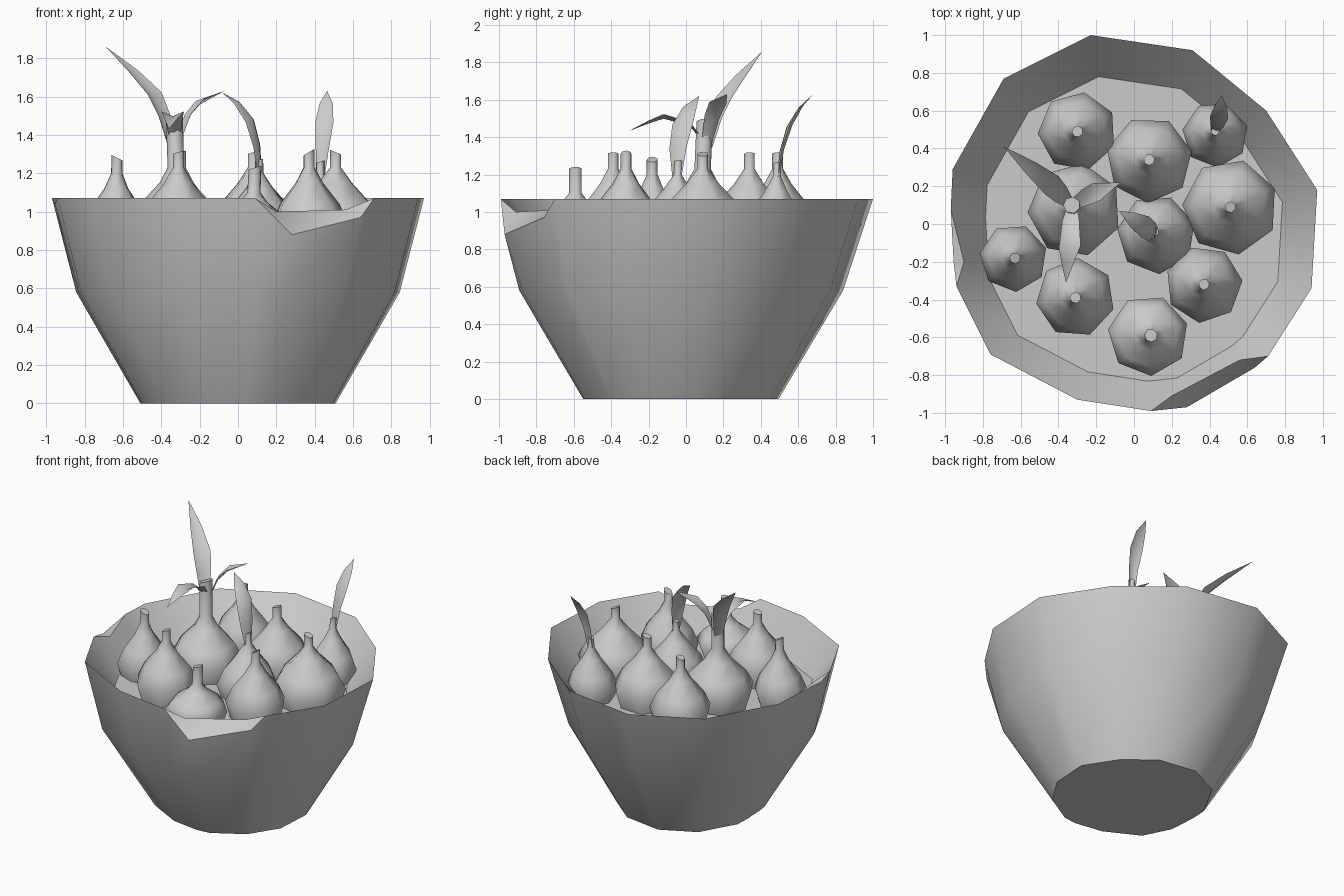
import bpy, bmesh, math
from mathutils import Vector

cube = bpy.data.objects.get("Cube")
if cube:
    bpy.data.objects.remove(cube, do_unlink=True)

GREY = (0.6, 0.6, 0.6, 1)
clay = bpy.data.materials.new("plain grey")
clay.use_nodes = True
clay.diffuse_color = GREY
clay.node_tree.nodes["Principled BSDF"].inputs["Base Color"].default_value = GREY


def finish(bm, name, angle):
    """Turn a bmesh into a smooth shaded object that keeps its sharp edges."""
    mesh = bpy.data.meshes.new(name)
    bm.to_mesh(mesh)
    bm.free()
    mesh.materials.append(clay)
    ob = bpy.data.objects.new(name, mesh)
    bpy.context.collection.objects.link(ob)
    bpy.ops.object.select_all(action='DESELECT')
    ob.select_set(True)
    bpy.context.view_layer.objects.active = ob
    bpy.ops.object.shade_smooth_by_angle(angle=math.radians(angle))
    return ob


def loft(rings, name, angle):
    """Skin a list of closed rings and cap both ends."""
    bm = bmesh.new()
    loops = [[bm.verts.new(p) for p in ring] for ring in rings]
    n = len(loops[0])
    for a, b in zip(loops, loops[1:]):
        for i in range(n):
            j = (i + 1) % n
            bm.faces.new((a[i], a[j], b[j], b[i]))
    bm.faces.new(loops[0][::-1])
    bm.faces.new(loops[-1])
    bmesh.ops.remove_doubles(bm, verts=bm.verts, dist=0.0005)
    bmesh.ops.recalc_face_normals(bm, faces=bm.faces)
    return finish(bm, name, angle)


# Bowl: uneven knife-edged rim with two chips, inner wall and raised floor
TOP, FLOOR = 1.07, 0.82
rim_xy = [(.97, .18), (.70, .60), (.31, .92), (-.23, 1), (-.69, .77), (-.96, .29),
          (-.97, .08), (-.955, -.2), (-.94, -.33), (-.76, -.69), (-.30, -.93),
          (.09, -.99), (.28, -.97), (.64, -.76), (.71, -.70), (.94, -.34)]
rim = [Vector((x, y, TOP)) for x, y in rim_xy]
lip = [p.copy() for p in rim]
chips = {7: (1.04, (-.90, -.20, 1.03)), 12: (.88, (.20, -.91, 1.0)),
         13: (.97, (.56, -.72, 1.01))}
for i, (z, inner) in chips.items():
    rim[i].z = z
    lip[i] = Vector(inner)


def scaled(s, z, dy=-.03):
    return [Vector((x * s, y * s + dy, z)) for x, y in rim_xy]


loft([scaled(.525, 0), scaled(.87, .58), rim, lip, scaled(.81, FLOOR)], "bowl", 38)


# Bulbs: seven-sided, pinched into a short neck with a slanted tip
def bulb(name, x, y, r, top, neck=.10, cone=.28, neck_r=.03, lean=(0, 0), turn=.3, slant=.3):
    base = top - neck
    profile = [(r * .8, FLOOR - .03), (r, base - cone), (r * .78, base - cone * .64),
               (r * .36, base - cone * .25), (neck_r, base + .01), (neck_r, top - .01)]
    rings = []
    for k, (rad, z) in enumerate(profile):
        t = max(0, (z - FLOOR) / (top - FLOOR))
        ring = []
        for s in range(7):
            a = turn + s * math.tau / 7
            tip = slant * rad * math.cos(a) if k == len(profile) - 1 else 0
            ring.append(Vector((x + lean[0] * t + rad * math.cos(a),
                                y + lean[1] * t + rad * math.sin(a), z + tip)))
        rings.append(ring)
    loft(rings, name, 65)


bulb("bulb_back_right", -.30, .49, .21, 1.32, turn=.5)
bulb("bulb_back_middle", .08, .34, .23, 1.32, turn=.2)
bulb("bulb_left", .51, .09, .255, 1.32, turn=.4, slant=-.4)
bulb("bulb_right", -.64, -.18, .18, 1.29, lean=(.01, 0), slant=-.5)
bulb("bulb_front_right", -.31, -.39, .21, 1.32, turn=.6)
bulb("bulb_front_left", .37, -.32, .205, 1.32, turn=.1, slant=.6)
bulb("bulb_front", .07, -.59, .215, 1.24, neck=.15, cone=.17, neck_r=.035, lean=(.02, 0))
bulb("sprouting_bulb_back", .43, .47, .175, 1.27, neck=.09, neck_r=.022, lean=(0, .02))
bulb("sprouting_bulb_middle", .12, -.06, .21, 1.28, neck=.09, neck_r=.022, lean=(-.01, .02))
bulb("sprouting_bulb_tall", -.31, .07, .25, 1.49, neck=.27, neck_r=.045,
     lean=(-.02, .03), turn=.5, slant=.4)


# Leaves: creased blades, each row a centre point with a half width
def leaf(name, rows, side, fold):
    side, fold = Vector(side).normalized(), Vector(fold)
    bm = bmesh.new()
    strip = []
    for x, y, z, w in rows:
        c = Vector((x, y, z))
        strip.append([bm.verts.new(p) for p in
                      (c - side * w + fold * w, c - fold * w, c + side * w + fold * w)])
    for a, b in zip(strip, strip[1:]):
        for i in range(2):
            bm.faces.new((a[i], a[i + 1], b[i + 1], b[i]))
    bmesh.ops.remove_doubles(bm, verts=bm.verts, dist=0.0005)
    finish(bm, name, 60)


leaf("tall_leaf", [(-.35, .12, 1.34, .03), (-.39, .16, 1.50, .05), (-.44, .21, 1.61, .06),
                   (-.55, .30, 1.73, .04), (-.69, .41, 1.86, 0)],
     (.6, .8, .1), (.1, -.1, .1))
leaf("side_leaf", [(-.31, .11, 1.36, .03), (-.26, .14, 1.50, .045), (-.20, .17, 1.57, .05),
                   (-.07, .22, 1.63, 0)], (-.4, .9, -.1), (0, 0, .25))
leaf("drooping_leaf", [(-.33, .08, 1.39, .03), (-.335, .02, 1.47, .045),
                       (-.34, -.12, 1.51, .058), (-.35, -.20, 1.48, .035),
                       (-.36, -.31, 1.43, 0)], (1, .1, 0), (0, 0, .2))
leaf("middle_leaf", [(.12, -.05, 1.18, .025), (.105, -.045, 1.35, .05), (.07, -.02, 1.48, .06),
                     (0, .02, 1.57, .04), (-.08, .07, 1.62, 0)],
     (.35, .9, .1), (-.15, .05, -.1))
leaf("back_leaf", [(.43, .49, 1.18, .022), (.44, .51, 1.33, .035), (.45, .55, 1.46, .048),
                   (.46, .61, 1.56, .035), (.465, .68, 1.63, 0)],
     (1, -.15, 0), (0, .25, .1))
